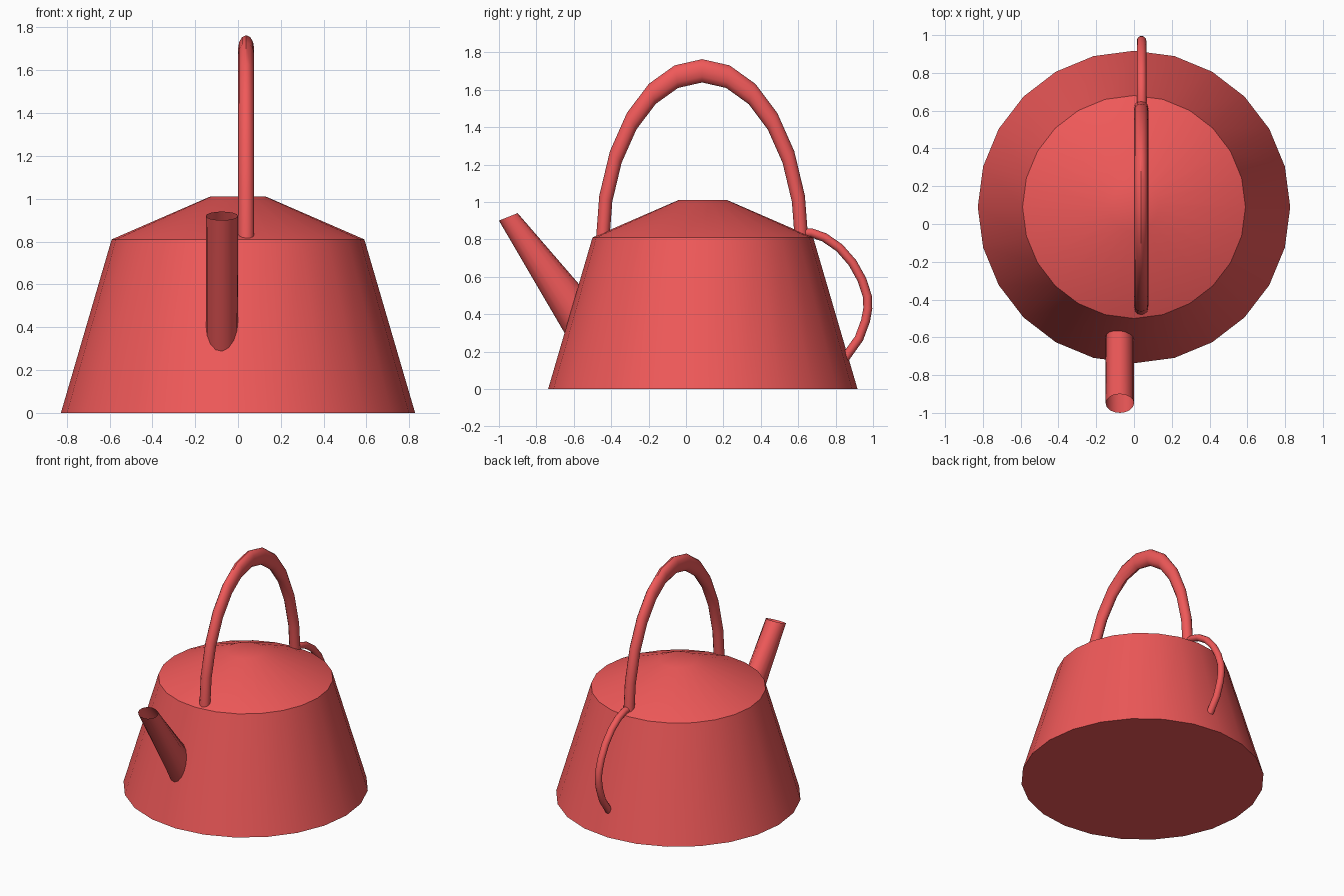
import bpy
from math import sin, cos, pi, radians
from mathutils import Vector

if "Cube" in bpy.data.objects:
    bpy.data.objects.remove(bpy.data.objects["Cube"])

red = bpy.data.materials.new("red_enamel")
red.diffuse_color = (0.87, 0.10, 0.10, 1)
red.use_nodes = True
red.node_tree.nodes["Principled BSDF"].inputs["Base Color"].default_value = red.diffuse_color


def loft(name, rings, caps=True, angle=40):
    """Skin a list of equally sized rings into one smooth-shaded object."""
    n = len(rings[0])
    verts = [p for r in rings for p in r]
    faces = [(i * n + j, i * n + (j + 1) % n, (i + 1) * n + (j + 1) % n, (i + 1) * n + j)
             for i in range(len(rings) - 1) for j in range(n)]
    if caps:
        faces += [tuple(range(n))[::-1], tuple(range(len(verts) - n, len(verts)))]
    mesh = bpy.data.meshes.new(name)
    mesh.from_pydata(verts, [], faces)
    mesh.materials.append(red)
    obj = bpy.data.objects.new(name, mesh)
    bpy.context.collection.objects.link(obj)
    bpy.ops.object.select_all(action='DESELECT')
    obj.select_set(True)
    bpy.context.view_layer.objects.active = obj
    bpy.ops.object.mode_set(mode='EDIT')
    bpy.ops.mesh.select_all(action='SELECT')
    bpy.ops.mesh.normals_make_consistent(inside=False)
    bpy.ops.object.mode_set(mode='OBJECT')
    bpy.ops.object.shade_smooth_by_angle(angle=radians(angle))
    return obj


def ring(centre, u, v, n):
    return [Vector(centre) + Vector(u) * cos(2 * pi * k / n) + Vector(v) * sin(2 * pi * k / n)
            for k in range(n)]


def disc(r, z):
    return ring((0, 0.09, z), (r, 0, 0), (0, r, 0), 24)


# Tapered body with shallow domed lid
loft("kettle_body", [disc(0.827, 0), disc(0.59, 0.81), disc(0.13, 1.01)])

# Spout: open flared tube, each ring given by its lower and upper (y, z)
spout = []
for lo, up in [((-0.60, 0.215), (-0.52, 0.50)), ((-1.0, 0.90), (-0.90, 0.94))]:
    a, b = Vector((-0.075, *lo)), Vector((-0.075, *up))
    spout.append(ring((a + b) / 2, (0.075, 0, 0), (b - a) / 2, 16))
loft("spout", spout, caps=False, angle=60)

# Carrying handle: half torus stretched upwards
arch = []
for i in range(13):
    t = pi * i / 12
    d = Vector((0, -cos(t), 1.73 * sin(t)))
    arch.append(ring(Vector((0.038, 0.086, 0.779)) + d * 0.533, (0.0375, 0, 0), d * 0.036, 12))
loft("carrying_handle", arch)

# Small rear handle: thin tube swept along a path of (y, z) points
path = [(0.585, 0.835), (0.67, 0.835), (0.74, 0.81), (0.82, 0.755), (0.89, 0.675), (0.94, 0.585),
        (0.97, 0.495), (0.972, 0.43), (0.96, 0.365), (0.925, 0.27), (0.85, 0.165)]
pts = [Vector((0.04, y, z)) for y, z in path]
tube = []
for i, p in enumerate(pts):
    t = (pts[min(i + 1, len(pts) - 1)] - pts[max(i - 1, 0)]).normalized()
    tube.append(ring(p, (0.025, 0, 0), Vector((0, -t.z, t.y)) * 0.024, 12))
loft("rear_handle", tube)
